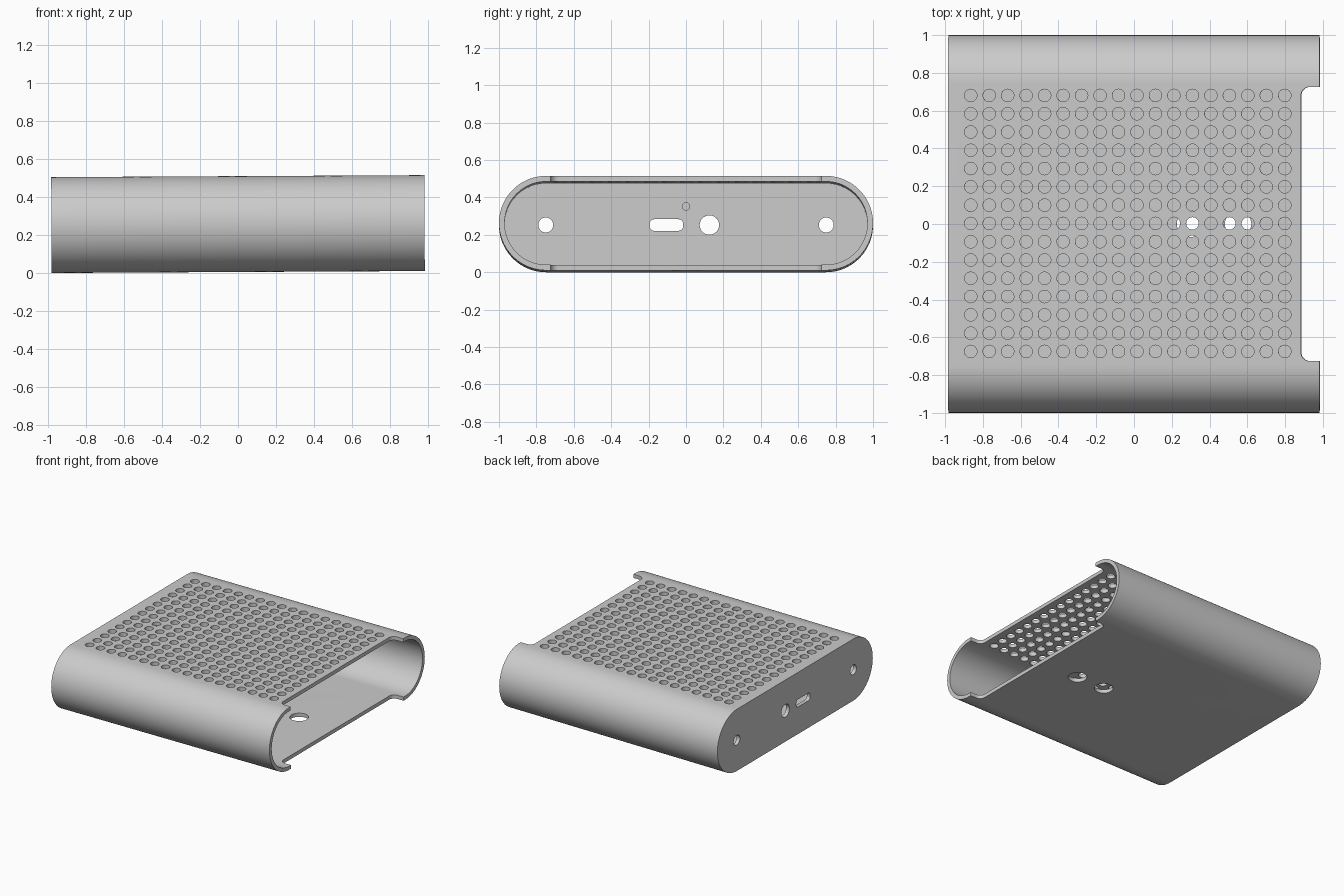
import bpy, bmesh
from math import sin, cos, pi, radians

if "Cube" in bpy.data.objects:
    bpy.data.objects.remove(bpy.data.objects["Cube"])

R = 0.2525          # outer end radius
CY = 1 - R          # centre of the rounded ends
HX = 0.983          # half length
WALL = 0.03
TILT = radians(0.3)


def circle(u, v, r, n=32):
    return [(u + r * cos(2 * pi * i / n), v + r * sin(2 * pi * i / n)) for i in range(n)]


def rounded(u0, u1, v0, v1, r, n=8):
    pts = []
    for cu, cv, a in ((u1 - r, v1 - r, 0), (u0 + r, v1 - r, 90),
                      (u0 + r, v0 + r, 180), (u1 - r, v0 + r, 270)):
        for i in range(n + 1):
            t = radians(a + 90 * i / n)
            pts.append((cu + r * cos(t), cv + r * sin(t)))
    return pts


def stadium(cy, r, n=40):
    arc = [(cy + r * sin(pi * i / n), -r * cos(pi * i / n)) for i in range(n + 1)]
    return arc + [(-y, -z) for y, z in arc]


def prism(bm, pts, axis, a, b):
    """Extrude a closed outline along x (points are y,z) or z (points are x,y)."""
    place = (lambda u, v, w: (w, u, v)) if axis == 'x' else (lambda u, v, w: (u, v, w))
    lo = [bm.verts.new(place(u, v, a)) for u, v in pts]
    hi = [bm.verts.new(place(u, v, b)) for u, v in pts]
    bm.faces.new(lo[::-1])
    bm.faces.new(hi)
    for i in range(len(pts)):
        j = (i + 1) % len(pts)
        bm.faces.new((lo[i], lo[j], hi[j], hi[i]))


def finish(bm, name):
    bmesh.ops.recalc_face_normals(bm, faces=bm.faces)
    me = bpy.data.meshes.new(name)
    bm.to_mesh(me)
    bm.free()
    ob = bpy.data.objects.new(name, me)
    bpy.context.collection.objects.link(ob)
    return ob


def cut(target, cutter):
    cutter.hide_render = True
    mod = target.modifiers.new('cut', 'BOOLEAN')
    mod.operation = 'DIFFERENCE'
    mod.solver = 'EXACT'
    mod.object = cutter
    bpy.context.view_layer.objects.active = target
    bpy.ops.object.modifier_apply(modifier=mod.name)
    bpy.data.objects.remove(cutter)


# Outer sleeve
bm = bmesh.new()
prism(bm, stadium(CY, R), 'x', -HX, HX)
case = finish(bm, 'vented_case')

# Hollow interior, open at the right
bm = bmesh.new()
prism(bm, stadium(CY, R - WALL), 'x', -HX + WALL, 1.3)
cut(case, finish(bm, 'cavity_cutter'))

bm = bmesh.new()
# Vent grid in the top
for i in range(18):
    for j in range(15):
        prism(bm, circle(-0.863 + 0.0978 * i, 0.003 + 0.0968 * (j - 7), 0.033, 24), 'z', 0.15, 0.35)
# Two mounting holes in the floor
for x in (0.295, 0.55):
    prism(bm, circle(x, 0.0, 0.07), 'z', -0.35, -0.15)
# End wall: screw holes, round port, slot port
for y, r in ((-0.75, 0.04), (0.75, 0.04), (0.125, 0.052)):
    prism(bm, circle(y, 0.0, r), 'x', -1.1, -0.9)
prism(bm, rounded(-0.195, -0.015, -0.031, 0.031, 0.025), 'x', -1.1, -0.9)
# Blind light recess on the inside of the end wall
prism(bm, circle(0.0, 0.1, 0.02), 'x', -0.975, -0.9)
# Rounded notch at the open end, through top and floor
prism(bm, rounded(0.885, 1.3, -0.725, 0.725, 0.045), 'z', -0.5, 0.5)
cut(case, finish(bm, 'opening_cutter'))

# Slight tilt so the case rests on its closed end
case.rotation_euler = (0, -TILT, 0)
case.location.z = R * cos(TILT) + HX * sin(TILT)

bpy.ops.object.select_all(action='DESELECT')
case.select_set(True)
bpy.context.view_layer.objects.active = case
bpy.ops.object.shade_smooth_by_angle(angle=radians(30))
